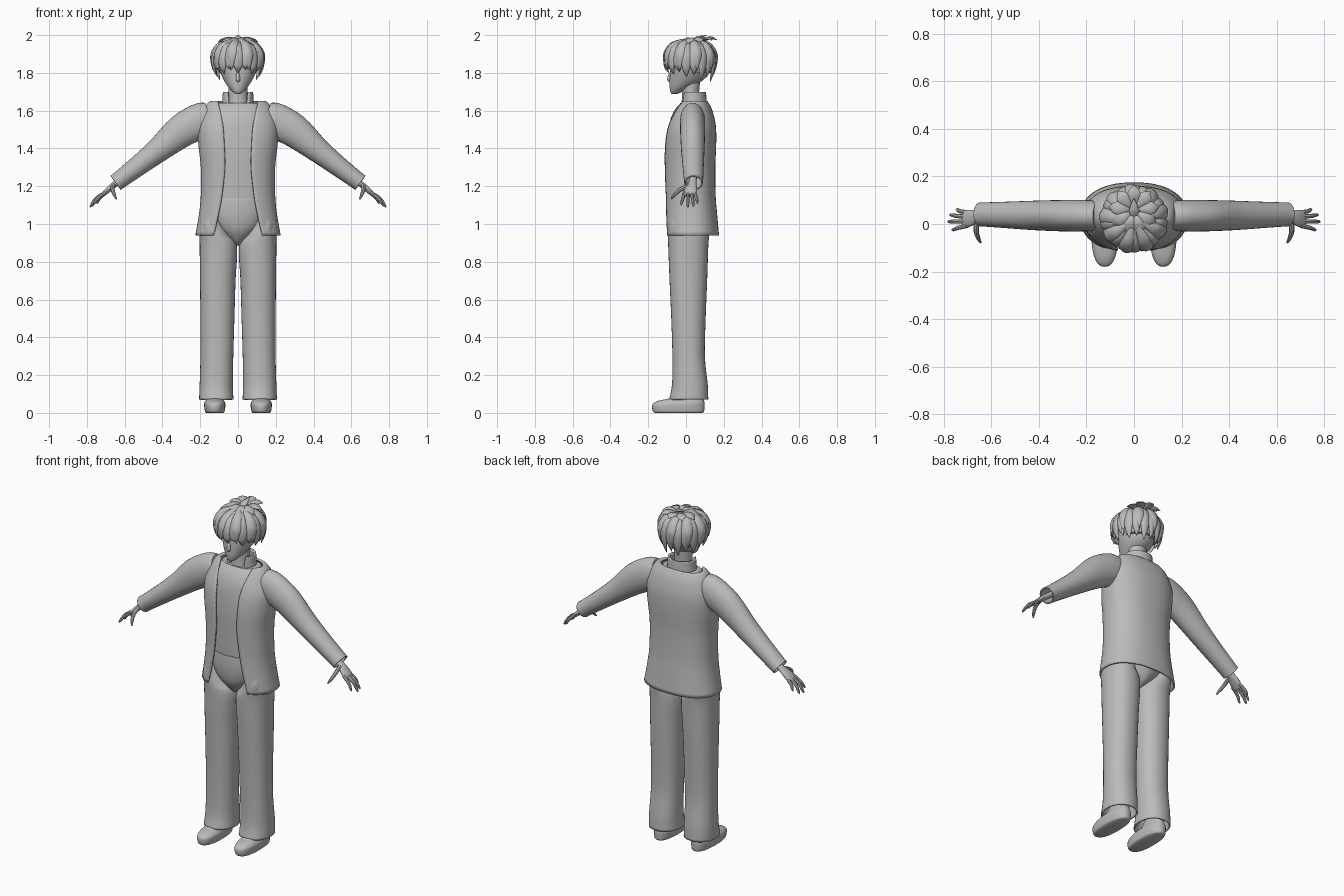
import bpy, bmesh, math
from mathutils import Vector

grey = bpy.data.materials.new("plain grey")
grey.diffuse_color = (0.5, 0.5, 0.5, 1)


def spline(keys, n):
    """Catmull-Rom through tuples of numbers, n steps per span."""
    out = []
    for i in range(len(keys) - 1):
        a, b, c, d = (keys[max(0, min(len(keys) - 1, i + k))] for k in (-1, 0, 1, 2))
        for s in range(n):
            t = s / n
            out.append([0.5 * (2 * q + (r - p) * t + (2 * p - 5 * q + 4 * r - w) * t * t
                               + (3 * q - p - 3 * r + w) * t ** 3) for p, q, r, w in zip(a, b, c, d)])
    return out + [list(keys[-1])]


def skin(name, rings, closed=True, caps=(True, True), mirror=False, thick=0, angle=40):
    """Join rings of points into one surface."""
    bm = bmesh.new()
    vs = [[bm.verts.new(p) for p in r] for r in rings]
    m = len(vs[0])
    for a, b in zip(vs, vs[1:]):
        for j in range(m if closed else m - 1):
            k = (j + 1) % m
            bm.faces.new((a[j], a[k], b[k], b[j]))
    for on, ring in zip(caps, (vs[0], vs[-1])):
        if on and closed:
            bm.faces.new(ring)
    bmesh.ops.recalc_face_normals(bm, faces=bm.faces)
    me = bpy.data.meshes.new(name)
    bm.to_mesh(me)
    bm.free()
    me.materials.append(grey)
    ob = bpy.data.objects.new(name, me)
    bpy.context.collection.objects.link(ob)
    bpy.context.view_layer.objects.active = ob
    ob.select_set(True)
    bpy.ops.object.shade_smooth_by_angle(angle=math.radians(angle))
    ob.select_set(False)
    if thick:
        mod = ob.modifiers.new("cloth", 'SOLIDIFY')
        mod.thickness, mod.offset = thick, -1
    if mirror:
        ob.modifiers.new("mirror", 'MIRROR').use_mirror_merge = False
    return ob


def sp(v, e):
    return math.copysign(abs(v) ** e, v)


def stack(name, keys, n=4, m=36, power=2.0, gap=False, **kw):
    """Upright form; keys: z, centre x, half width, front y, back y (, half opening)."""
    rings = []
    for k in spline(keys, n):
        z, cx, rx, f, b = k[:5]
        g = math.asin(min(1, k[5] / rx) ** (power / 2)) if gap else 0
        rings.append([])
        for j in range(m + 1 if gap else m):
            t = g + (2 * math.pi - 2 * g) * j / m
            rings[-1].append((cx + rx * sp(math.sin(t), 2 / power),
                              (f + b) / 2 - (b - f) / 2 * sp(math.cos(t), 2 / power), z))
    return skin(name, rings, closed=not gap, **kw)


def tube(name, keys, side, n=4, m=10, **kw):
    """Limb along a path; keys: x, y, z, radius along side, radius across."""
    ks = spline(keys, n)
    rings = []
    for i, k in enumerate(ks):
        d = Vector(ks[min(i + 1, len(ks) - 1)][:3]) - Vector(ks[max(i - 1, 0)][:3])
        u = Vector(side)
        u = (u - d * u.dot(d) / d.length_squared).normalized()
        w = u.cross(d).normalized()
        c = Vector(k[:3])
        rings.append([c + u * k[3] * math.cos(2 * math.pi * j / m)
                      + w * k[4] * math.sin(2 * math.pi * j / m) for j in range(m)])
    return skin(name, rings, **kw)


# Head, nose and neck
stack("head", [(1.688, 0, .012, -.075, -.045), (1.70, 0, .028, -.083, -.02), (1.73, 0, .055, -.087, .04),
               (1.77, 0, .08, -.087, .10), (1.82, 0, .1, -.083, .125), (1.88, 0, .11, -.085, .135),
               (1.93, 0, .095, -.07, .12), (1.965, 0, .05, -.03, .08)])
tube("nose", [(0, -.078, 1.81, .006, .004), (0, -.088, 1.78, .010, .009), (0, -.088, 1.762, .011, .011),
              (0, -.08, 1.752, .004, .003)], (1, 0, 0))
stack("neck", [(1.6, 0, .06, -.03, .08), (1.66, 0, .05, -.022, .068), (1.76, 0, .052, -.02, .075)], m=24)

# Hair cap and locks hanging round the head
stack("hair_cap", [(1.80, 0, .095, .0, .13), (1.84, 0, .115, -.03, .138), (1.89, 0, .12, -.088, .14),
                   (1.93, 0, .108, -.08, .13), (1.962, 0, .075, -.045, .105), (1.975, 0, .02, .0, .05)])


def lock(name, az, pts):
    """Pointed leaf of hair; pts: radius, z, half width, half thickness."""
    sx, sy = math.sin(az), -math.cos(az)
    tube(name, [(sx * r, .022 + sy * r, z, w, h) for r, z, w, h in pts], (-sy, sx, 0), m=8, angle=60)


N = 18
for i in range(N):
    az = 2 * math.pi * i / N
    back = (1 - math.cos(az)) / 2
    tip = 1.80 - .05 * back + (.02 if i % 2 else 0)
    lock("side_lock", az, [(.06, 1.962, .012, .008), (.108, 1.935, .022, .012), (.128, 1.89, .027, .013),
                           (.13, 1.845, .024, .011), (.124, (1.845 + tip) / 2, .016, .008),
                           (.112, tip, .001, .001)])
    if i % 2:
        lock("upper_lock", az + .1, [(.04, 1.975, .012, .006), (.1, 1.952, .024, .010),
                                     (.134, 1.905, .025, .010), (.139, 1.86, .016, .007),
                                     (.134, 1.815, .001, .001)])

# Star of short locks on the crown
for i in range(9):
    az = 2 * math.pi * (i + .5) / 9
    c = Vector((0, .055, 0))
    sx, sy = math.sin(az), -math.cos(az)
    up = .02 * (1 - math.cos(az)) / 2
    tube("crown_lock", [(sx * r, c.y + sy * r, z, w, h) for r, z, w, h in
                        [(.015, 1.968, .008, .006), (.045, 1.978, .022, .009),
                         (.08, 1.965 + up, .026, .008), (.108, 1.945 + up * 1.5, .001, .001)]],
         (-sy, sx, 0), m=8, angle=60)
tube("crown_tuft", [(0, .03, 1.965, .015, .01), (0, .06, 1.985, .02, .009), (0, .11, 1.999, .001, .001)],
     (1, 0, 0), m=8)

# Shirt and hips under the jacket
stack("shirt", [(1.11, 0, .165, -.095, .13), (1.25, 0, .168, -.098, .13), (1.4, 0, .18, -.1, .135),
                (1.53, 0, .18, -.088, .135), (1.60, 0, .155, -.062, .12), (1.64, 0, .115, -.03, .1)], power=2.3)
stack("hips", [(1.135, 0, .165, -.102, .13), (1.125, 0, .17, -.105, .135), (1.05, 0, .17, -.105, .145),
               (.97, 0, .12, -.09, .135), (.91, 0, .045, -.05, .10), (.885, 0, .012, -.015, .05)])

# Open jacket and its stand-up collar
stack("jacket", [(.94, 0, .226, -.12, .175, .13), (1.05, 0, .207, -.118, .165, .105),
                 (1.15, 0, .197, -.116, .157, .086), (1.3, 0, .197, -.118, .155, .070),
                 (1.42, 0, .210, -.116, .16, .073), (1.52, 0, .212, -.1, .158, .08),
                 (1.60, 0, .185, -.065, .14, .095), (1.64, 0, .16, -.04, .12, .105),
                 (1.652, 0, .14, -.03, .11, .105), (1.645, 0, .125, -.022, .1, .105)],
      m=56, power=2.3, gap=True, thick=.01)
stack("collar", [(1.63, 0, .085, -.035, .11, .052), (1.67, 0, .082, -.033, .108, .055),
                 (1.70, 0, .08, -.03, .106, .06)], gap=True, thick=.012)

# Sleeves
tube("sleeve", [(.15, .035, 1.565, .06, .08), (.2, .035, 1.547, .066, .093), (.3, .035, 1.492, .066, .088),
                (.42, .036, 1.393, .062, .066), (.53, .038, 1.307, .056, .054), (.625, .04, 1.235, .051, .047),
                (.648, .04, 1.218, .05, .047)], (0, 1, 0), m=28, caps=(True, False), mirror=True, thick=.008)

# Hands with four fingers and a thumb
tube("palm", [(.60, .038, 1.25, .02, .018), (.65, .034, 1.212, .022, .016), (.685, .026, 1.183, .034, .015),
              (.712, .02, 1.158, .036, .011), (.72, .02, 1.15, .03, .007)], (0, 1, 0), m=16, mirror=True)
for y0, y1, x1, z1 in [(.048, .06, .748, 1.108), (.03, .038, .775, 1.092),
                       (.011, .01, .782, 1.088), (-.008, -.024, .765, 1.10)]:
    tube("finger", [(.70, y0, 1.168, .009, .009), ((.7 + x1) / 2 + .008, (y0 + y1) / 2, 1.138, .009, .009),
                    (x1 - .006, y1, z1 + .012, .007, .007), (x1, y1, z1, .003, .003)],
         (0, 1, 0), m=8, mirror=True)
tube("thumb", [(.66, .015, 1.205, .012, .012), (.664, -.03, 1.182, .011, .011), (.655, -.06, 1.155, .009, .009),
               (.645, -.078, 1.133, .004, .004)], (1, 0, 0), m=8, mirror=True)

# Trouser legs
stack("trouser_leg", [(1.07, .135, .05, -.07, .11), (1.0, .137, .064, -.09, .122), (.94, .121, .082, -.095, .122),
                      (.88, .104, .099, -.094, .118), (.7, .107, .094, -.087, .112), (.5, .109, .09, -.078, .104),
                      (.3, .112, .087, -.072, .1), (.15, .115, .088, -.074, .115), (.07, .115, .091, -.09, .118)],
      power=2.2, caps=(True, False), mirror=True, thick=.008)

# Shoes: rounded upper over a flat sole
stack("shoe", [(0, .123, .044, -.162, .088), (.008, .123, .052, -.175, .096), (.035, .123, .056, -.18, .098),
               (.052, .123, .055, -.172, .098), (.066, .123, .048, -.14, .095), (.08, .123, .04, -.08, .09),
               (.12, .12, .038, -.03, .085)], power=2.4, mirror=True)
